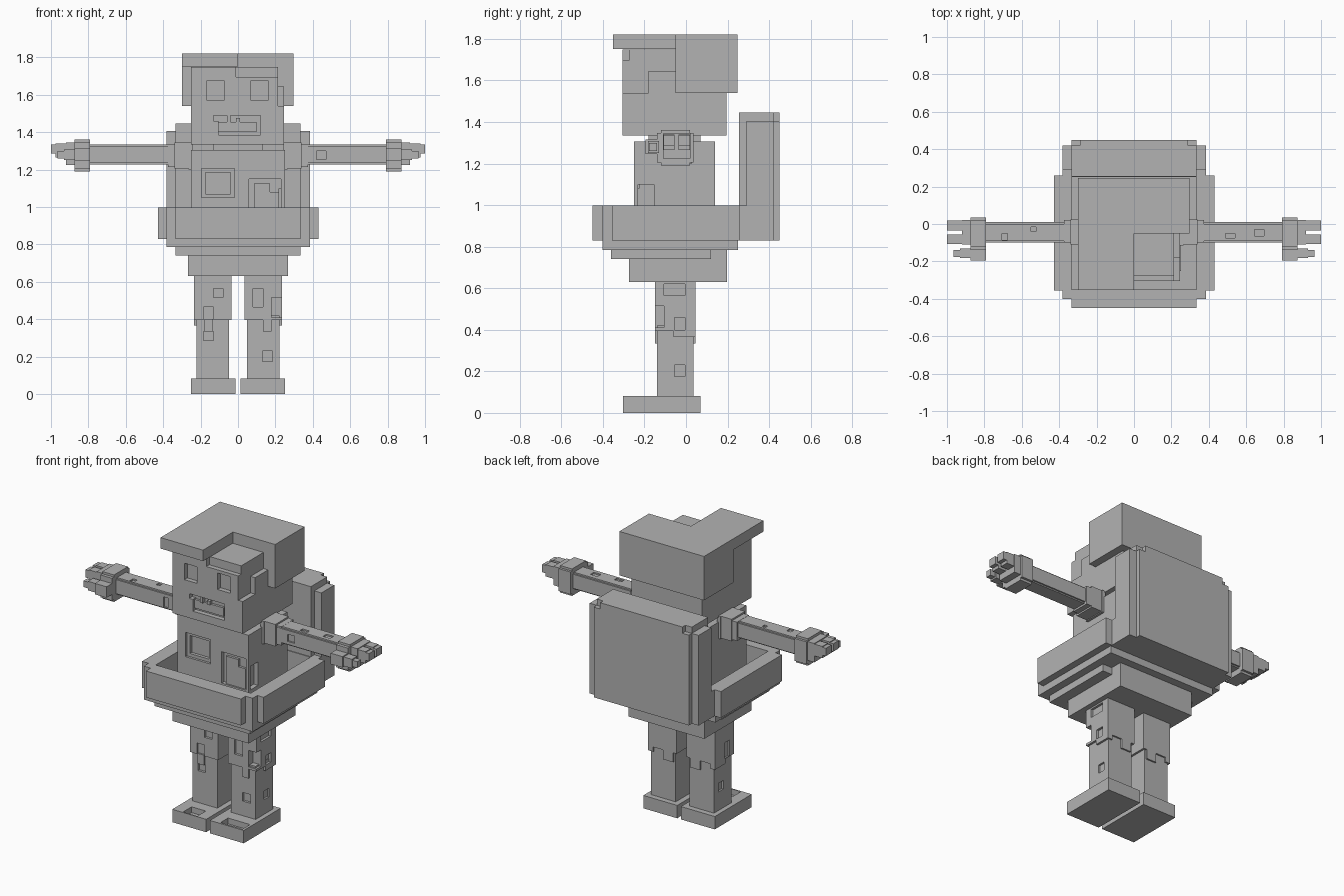
import bpy, bmesh

grey = bpy.data.materials.new("stone_grey")
grey.diffuse_color = (0.45, 0.45, 0.45, 1)


def boxes(name, parts):
    """One mesh made of axis-aligned boxes (x0, x1, y0, y1, z0, z1)."""
    bm = bmesh.new()
    for x0, x1, y0, y1, z0, z1 in parts:
        for v in bmesh.ops.create_cube(bm, size=1)["verts"]:
            v.co = ((x0 + x1) / 2 + v.co.x * (x1 - x0),
                    (y0 + y1) / 2 + v.co.y * (y1 - y0),
                    (z0 + z1) / 2 + v.co.z * (z1 - z0))
    me = bpy.data.meshes.new(name)
    bm.to_mesh(me)
    bm.free()
    me.materials.append(grey)
    ob = bpy.data.objects.new(name, me)
    bpy.context.collection.objects.link(ob)
    return ob


def carve(ob, cuts):
    """Cut box-shaped recesses, one modifier per cutter."""
    for i, c in enumerate(cuts):
        cutter = boxes(f"{ob.name}_cutter_{i}", [c])
        cutter.hide_render = True
        cutter.hide_viewport = True
        m = ob.modifiers.new("recess", 'BOOLEAN')
        m.operation, m.solver, m.object = 'DIFFERENCE', 'EXACT', cutter


def side(s, b):
    """Flip a box to the side s (+1 or -1) in x."""
    x0, x1 = sorted((s * b[0], s * b[1]))
    return (x0, x1) + tuple(b[2:])


# Head with eye and mouth recesses and an open forehead corner
head = boxes("head", [(-.25, .247, -.305, .195, 1.335, 1.748)])
carve(head, [
    (-.165, -.075, -.4, -.275, 1.57, 1.675),
    (.07, .16, -.4, -.275, 1.57, 1.675),
    (-.13, .12, -.4, -.275, 1.385, 1.49),
    (-.01, .4, -.4, -.275, 1.695, 1.9),
    (.215, .4, -.4, -.04, 1.645, 1.9),
    (.215, .4, -.4, -.18, 1.54, 1.9),
])
boxes("lips", [(-.11, .1, -.29, -.27, 1.4, 1.455),
               (-.13, -.105, -.305, -.27, 1.385, 1.46),
               (-.06, -.04, -.298, -.27, 1.45, 1.49),
               (-.01, .01, -.298, -.27, 1.45, 1.475)])

# Hair cap: back block and a brim over one half of the forehead
boxes("hair_cap", [(-.3, .297, -.05, .247, 1.54, 1.82),
                   (-.3, 0, -.352, -.05, 1.75, 1.82)])
boxes("neck", [(-.13, .13, -.18, .07, 1.29, 1.345)])

# Torso with a framed chest pocket and a corner patch
torso = boxes("torso", [(-.25, .25, -.25, .14, .82, 1.305)])
carve(torso, [
    (-.195, -.02, -.4, -.235, 1.05, 1.205),
    (-.175, -.04, -.4, -.215, 1.07, 1.185),
    (.06, .23, -.4, -.225, .95, 1.15),
    (.22, .4, -.23, -.155, .95, 1.1),
])
boxes("patch", [(.085, .17, -.24, -.22, .9, 1.125),
                (.165, .22, -.24, -.22, .9, 1.08)])

# Hollow basin around the waist
basin = boxes("basin_wall", [(-.428, .43, -.355, .26, .83, .998)])
carve(basin, [(-.335, .335, -.4, .3, .87, 1.1)])
boxes("basin_front", [(-.335, .335, -.45, -.355, .83, .998),
                      (-.383, .385, -.402, -.35, .83, .998)])
boxes("basin_back", [(-.383, .385, .25, .3, .83, .998)])
boxes("basin_steps", [(-.383, .385, -.402, .25, .785, .835),
                      (-.335, .335, -.36, .12, .74, .79),
                      (-.268, .268, -.275, .198, .63, .835)])

# Tall back shell with stepped corners
boxes("back_shell", [(-.29, .29, .255, .45, .83, 1.445),
                     (-.335, .335, .255, .42, .83, 1.445),
                     (-.335, .335, .255, .45, .83, 1.405),
                     (-.383, .385, .29, .42, .83, 1.405)])

# Legs and feet
for s, label in ((-1, "left"), (1, "right")):
    upper = boxes(f"{label}_trouser", [side(s, (.035, .235, -.15, .045, .395, .66))])
    lower = boxes(f"{label}_shin", [side(s, (.048, .222, -.14, .035, .07, .42))])
    foot = boxes(f"{label}_foot", [side(s, (.013, .252, -.302, .07, 0, .082))])
    if s < 0:
        carve(upper, [(-.13, -.08, -.3, -.135, .515, .565),
                      (-.185, -.13, -.3, -.14, .38, .465),
                      (-.4, -.225, -.1, -.05, .4, .5)])
        carve(lower, [(-.185, -.13, -.3, -.125, .285, .335),
                      (-.4, -.21, -.06, -.01, .2, .255)])
        carve(foot, [(-.18, -.08, -.295, -.21, .045, .2)])
    else:
        carve(upper, [(.08, .135, -.3, -.135, .465, .565),
                      (.18, .4, -.15, -.105, .41, .515),
                      (.22, .4, -.055, -.005, .4, .46),
                      (.22, .4, -.105, -.005, .565, .62)])
        carve(lower, [(.13, .185, -.3, -.125, .175, .23),
                      (.21, .4, -.055, -.005, .175, .23)])
        carve(foot, [(.08, .235, -.29, -.215, .045, .2)])
    # Ragged trouser hem
    boxes(f"{label}_hem", [side(s, (.135, .18, -.15, -.13, .335, .4)),
                           side(s, (.2, .235, -.06, .045, .365, .4)),
                           side(s, (.06, .13, .03, .045, .335, .4))])

# Arms: sleeve, forearm, cuff, fingers and thumb
for s, label in ((-1, "left"), (1, "right")):
    boxes(f"{label}_sleeve", [side(s, b) for b in (
        (.24, .375, -.098, .022, 1.215, 1.335),
        (.24, .34, -.11, .025, 1.205, 1.345),
        (.24, .265, -.115, .03, 1.2, 1.345))])
    arm = boxes(f"{label}_forearm", [side(s, (.3, .8, -.1, .01, 1.235, 1.325))])
    boxes(f"{label}_forearm_ridge", [side(s, (.3, .8, -.09, 0, 1.227, 1.25))])
    top = boxes(f"{label}_forearm_top", [side(s, (.3, .8, -.09, 0, 1.31, 1.334))])
    if s < 0:
        carve(arm, [(-.455, -.425, -.2, -.092, 1.24, 1.305)])
        carve(top, [(-.705, -.675, -.085, -.05, 1.322, 1.4),
                    (-.55, -.525, -.04, -.015, 1.322, 1.4)])
    else:
        carve(arm, [(.42, .47, -.2, -.09, 1.255, 1.3)])
        carve(top, [(.49, .54, -.075, -.05, 1.322, 1.4),
                    (.645, .695, -.065, -.03, 1.322, 1.4)])
    boxes(f"{label}_cuff", [side(s, b) for b in (
        (.79, .873, -.14, .035, 1.205, 1.348),
        (.79, .873, -.12, .02, 1.19, 1.362),
        (.79, .873, -.195, -.13, 1.245, 1.315))])
    boxes(f"{label}_fingers", [side(s, b) for b in (
        (.87, .92, -.11, .022, 1.225, 1.345),
        (.87, 1.0, -.035, .02, 1.285, 1.335),
        (.87, .975, -.035, .02, 1.265, 1.34),
        (.87, 1.0, -.108, -.055, 1.285, 1.335),
        (.87, .975, -.108, -.055, 1.265, 1.34))])
    boxes(f"{label}_thumb", [side(s, (.87, .965, -.177, -.14, 1.26, 1.3)),
                             side(s, (.87, .93, -.182, -.13, 1.25, 1.308))])
